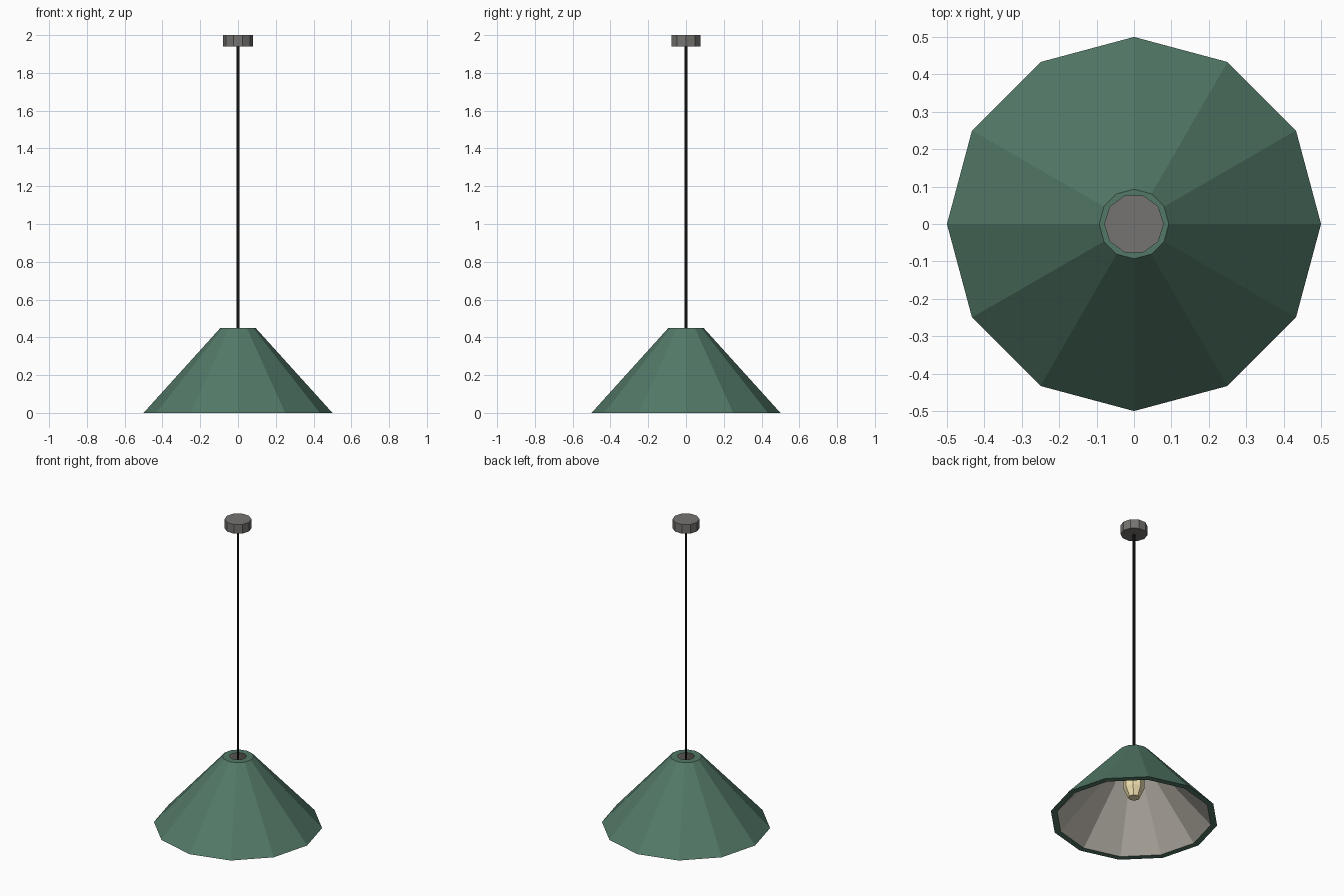
import bpy, bmesh, math

if "Cube" in bpy.data.objects:
    bpy.data.objects.remove(bpy.data.objects["Cube"])


def material(name, color):
    m = bpy.data.materials.new(name)
    m.diffuse_color = (*color, 1)
    m.use_nodes = True
    m.node_tree.nodes["Principled BSDF"].inputs["Base Color"].default_value = m.diffuse_color
    return m


def lathe(name, profile, sides, mats, closed=False, mat_ids=None):
    """Spin (radius, z) points around z; cap the ends unless the profile is a closed loop."""
    bm = bmesh.new()
    rings = [[bm.verts.new((r * math.cos(2 * math.pi * i / sides),
                            r * math.sin(2 * math.pi * i / sides), z))
              for i in range(sides)] for r, z in profile]
    pairs = list(zip(rings, rings[1:]))
    if closed:
        pairs.append((rings[-1], rings[0]))
    for k, (a, b) in enumerate(pairs):
        for i in range(sides):
            j = (i + 1) % sides
            f = bm.faces.new((a[i], a[j], b[j], b[i]))
            f.material_index = mat_ids[k] if mat_ids else 0
    if not closed:
        bm.faces.new(rings[0])
        bm.faces.new(rings[-1])
    bmesh.ops.recalc_face_normals(bm, faces=bm.faces[:])
    me = bpy.data.meshes.new(name)
    bm.to_mesh(me)
    bm.free()
    ob = bpy.data.objects.new(name, me)
    bpy.context.collection.objects.link(ob)
    for m in mats:
        me.materials.append(m)
    return ob


green = material("green_enamel", (0.085, 0.19, 0.135))
lining = material("pale_lining", (0.52, 0.49, 0.43))
metal = material("grey_metal", (0.18, 0.175, 0.165))
black = material("black_cord", (0.01, 0.01, 0.01))
glass = material("warm_glass", (0.85, 0.72, 0.42))

# Twelve-sided shade: outer skin, top ring, pale inside, bottom rim
lathe("shade", [(0.5, 0), (0.093, 0.45), (0.05, 0.45), (0.462, 0)], 12,
      [green, lining], closed=True, mat_ids=[0, 0, 1, 0])

# Bulb, narrowing to a neck below the shade's opening
lathe("bulb", [(0.035, 0.14), (0.062, 0.20), (0.062, 0.26), (0.032, 0.34), (0.032, 0.41)],
      8, [glass])

# Cord and ceiling canopy
lathe("cord", [(0.008, 0.40), (0.008, 1.95)], 6, [black])
lathe("ceiling_canopy", [(0.08, 1.94), (0.08, 2.0)], 10, [metal])
